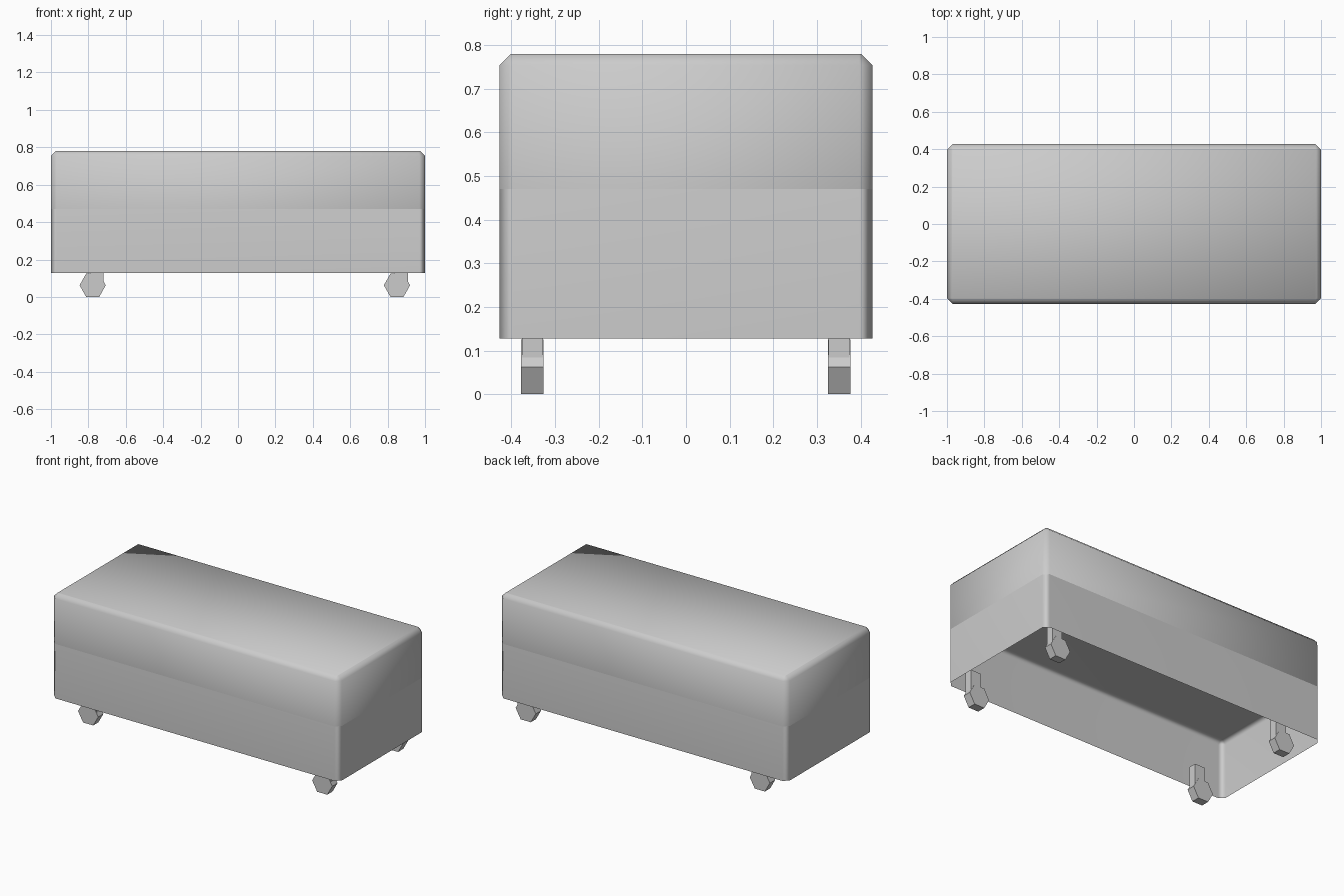
import bpy, bmesh
from math import cos, sin, pi, radians

cube = bpy.data.objects.get("Cube")
if cube:
    bpy.data.objects.remove(cube)

GREY = (0.6, 0.6, 0.6, 1)
mat = bpy.data.materials.new("light grey")
mat.use_nodes = True
mat.diffuse_color = GREY
mat.node_tree.nodes["Principled BSDF"].inputs["Base Color"].default_value = GREY

HALF_X, HALF_Y, CUT, BEVEL = 1.0, 0.427, 0.03, 0.026
BOTTOM, SEAM, TOP = 0.128, 0.47, 0.78


def finish(name, bm, angle=None):
    bmesh.ops.recalc_face_normals(bm, faces=bm.faces)
    me = bpy.data.meshes.new(name)
    bm.to_mesh(me)
    bm.free()
    me.materials.append(mat)
    ob = bpy.data.objects.new(name, me)
    bpy.context.collection.objects.link(ob)
    if angle:
        me.shade_smooth()
        me.set_sharp_from_angle(angle=radians(angle))
    return ob


def ring(bm, z, inset=0.0):
    """Rectangle with cut corners."""
    x, y = HALF_X - inset, HALF_Y - inset
    c = max(CUT - inset, 0.004)
    pts = [(x, c - y), (x, y - c), (x - c, y), (c - x, y),
           (-x, y - c), (-x, c - y), (c - x, -y), (x - c, -y)]
    return [bm.verts.new((px, py, z)) for px, py in pts]


def bridge(bm, a, b):
    n = len(a)
    for i in range(n):
        j = (i + 1) % n
        bm.faces.new((a[i], a[j], b[j], b[i]))


def open_box(name, bottom, shoulder):
    """Box open underneath, with a cut edge around its top."""
    bm = bmesh.new()
    rings = [ring(bm, bottom), ring(bm, shoulder), ring(bm, shoulder + BEVEL, BEVEL)]
    for a, b in zip(rings, rings[1:]):
        bridge(bm, a, b)
    bm.faces.new(rings[-1])
    return finish(name, bm, 70)


# Base: thin skirt whose cut top edge sits inside the cushion
base = open_box("base_skirt", BOTTOM, SEAM)
base.modifiers.new("flat sides", 'WEIGHTED_NORMAL').keep_sharp = True

# Cushion: soft shaded block
open_box("cushion", SEAM, TOP - BEVEL)


def prism(bm, outline, y, half):
    """Extrude an x-z outline along y."""
    ends = [[bm.verts.new((px, y + s * half, pz)) for px, pz in outline] for s in (-1, 1)]
    bridge(bm, *ends)
    for e in ends:
        bm.faces.new(e)


# Castors: six-sided wheel with an offset stem reaching into the skirt
for side, x in (("right", -0.777), ("left", 0.85)):
    for end, y in (("front", -0.352), ("back", 0.351)):
        bm = bmesh.new()
        wheel = [(x + 0.07 * cos(k * pi / 3), 0.0625 + 0.072 * sin(k * pi / 3)) for k in range(6)]
        prism(bm, wheel, y, 0.026)
        prism(bm, [(x - 0.012, 0.07), (x + 0.058, 0.07), (x + 0.058, 0.212), (x - 0.012, 0.212)], y, 0.024)
        finish(f"{end}_{side}_castor", bm)
